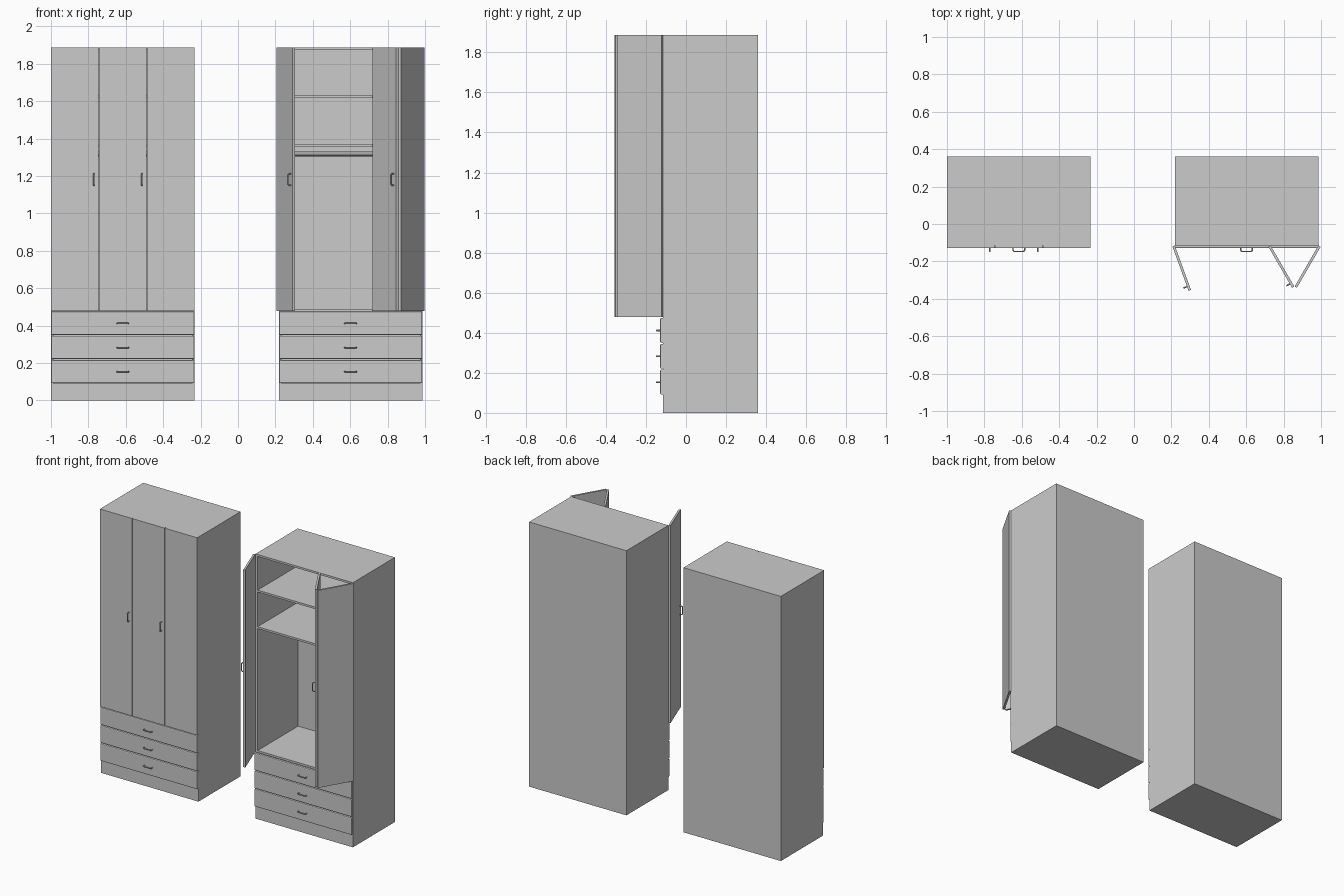
import bpy
import bmesh
from math import radians
from mathutils import Matrix, Vector

if "Cube" in bpy.data.objects:
    bpy.data.objects.remove(bpy.data.objects["Cube"])

W, H = 0.768, 1.887            # cabinet width and height
FRONT, BACK = -0.114, 0.36     # carcass depth range
T = 0.014                      # board thickness
BASE, FLOOR = 0.09, 0.477      # plinth top, bottom edge of the doors
DOOR = W / 3


def box(name, x, y, z, matrix=None, bevel=0):
    """Box from (min, max) ranges, optionally moved by a matrix."""
    bm = bmesh.new()
    bmesh.ops.create_cube(bm, size=1)
    for v in bm.verts:
        v.co = [r[0] + (c + 0.5) * (r[1] - r[0]) for c, r in zip(v.co, (x, y, z))]
    if bevel:
        bm.normal_update()
        edges = [e for e in bm.edges
                 if any(f.normal.y < -0.9 for f in e.link_faces)]
        bmesh.ops.bevel(bm, geom=edges, offset=bevel, segments=2,
                        profile=0.5, affect='EDGES')
    me = bpy.data.meshes.new(name)
    bm.to_mesh(me)
    bm.free()
    if matrix:
        me.transform(matrix)
    ob = bpy.data.objects.new(name, me)
    bpy.context.collection.objects.link(ob)
    return ob


def rod(name, points, radius, matrix=None):
    """Round bar swept along a short path, turned into a mesh."""
    cu = bpy.data.curves.new(name, 'CURVE')
    cu.dimensions = '3D'
    cu.bevel_depth, cu.bevel_resolution, cu.use_fill_caps = radius, 2, True
    sp = cu.splines.new('POLY')
    sp.points.add(len(points) - 1)
    for p, co in zip(sp.points, points):
        p.co = (*co, 1)
    tmp = bpy.data.objects.new(name + "_path", cu)
    bpy.context.collection.objects.link(tmp)
    bpy.context.view_layer.update()
    me = bpy.data.meshes.new_from_object(
        tmp.evaluated_get(bpy.context.evaluated_depsgraph_get()))
    bpy.data.objects.remove(tmp)
    if matrix:
        me.transform(matrix)
    me.shade_smooth()
    me.set_sharp_from_angle(angle=radians(40))
    ob = bpy.data.objects.new(name, me)
    bpy.context.collection.objects.link(ob)
    return ob


def handle(name, centre, vertical, matrix=None):
    """Bowed pull handle standing out towards -y."""
    axis = Vector((0, 0, 1)) if vertical else Vector((1, 0, 0))
    c = Vector(centre)
    profile = [(-0.031, 0.001), (-0.031, -0.011), (-0.026, -0.018),
               (0.026, -0.018), (0.031, -0.011), (0.031, 0.001)]
    rod(name, [c + axis * a + Vector((0, d, 0)) for a, d in profile], 0.004, matrix)


def door(name, hinge_x, side, angle, pull):
    """Door hinged at its left (side=1) or right (side=-1) edge."""
    m = (Matrix.Translation((hinge_x, FRONT, 0))
         @ Matrix.Rotation(radians(-angle * side), 4, 'Z'))
    xs = sorted((side * 0.001, side * (DOOR - 0.002)))
    box(name, xs, (-T, 0), (FLOOR + 0.002, H), m)
    if pull:
        handle(name + "_handle", (side * 0.23, -T, 1.181), True, m)


def wardrobe(tag, x0, angles):
    x1 = x0 + W
    inner, depth = (x0 + T, x1 - T), (FRONT, BACK)
    mid = (x0 + x1) / 2
    # carcass boards
    box(tag + "_left_side", (x0, x0 + T), depth, (0, H))
    box(tag + "_right_side", (x1 - T, x1), depth, (0, H))
    box(tag + "_top", inner, depth, (H - T, H))
    box(tag + "_back_panel", inner, (BACK - T, BACK), (0, H - T))
    box(tag + "_plinth", inner, (FRONT, BACK - T), (0, BASE))
    # shelves and hanging rail
    for name, z in (("floor", FLOOR - 0.004), ("low_shelf", 1.356), ("high_shelf", 1.617)):
        box(tag + "_" + name, inner, (FRONT + 0.004, BACK - T), (z, z + T))
    rod(tag + "_hanging_rail", [(inner[0], 0.12, 1.318), (inner[1], 0.12, 1.318)], 0.013)
    # drawers
    step = (FLOOR - BASE) / 3
    for i in range(3):
        z = BASE + i * step
        box(f"{tag}_drawer_front_{i + 1}", (x0 + 0.001, x1 - 0.001),
            (FRONT - 0.015, FRONT), (z + 0.002, z + step - 0.003), bevel=0.006)
        handle(f"{tag}_drawer_handle_{i + 1}",
               (mid, FRONT - 0.015, z + step * 0.49), False)
    # doors
    middle_hinge = x0 + DOOR * (2 if angles[1] else 1)
    door(tag + "_left_door", x0, 1, angles[0], True)
    door(tag + "_middle_door", middle_hinge, 1, angles[1], True)
    door(tag + "_right_door", x1, -1, angles[2], False)


wardrobe("closed_wardrobe", -1.0, (0, 0, 0))
wardrobe("open_wardrobe", 0.218, (70, 60, 60))
